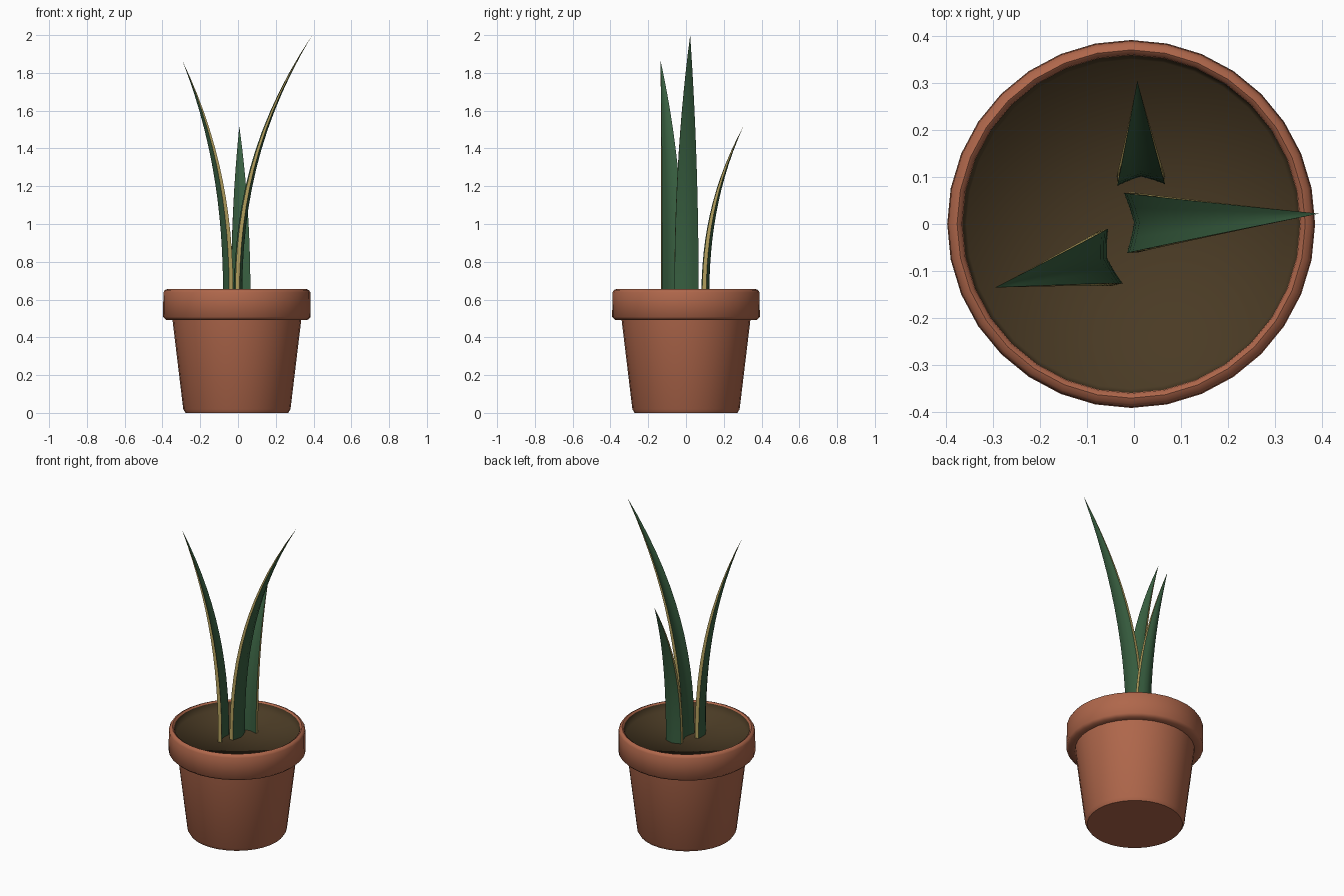
import bpy, bmesh, math
from mathutils import Vector

if "Cube" in bpy.data.objects:
    bpy.data.objects.remove(bpy.data.objects["Cube"])


def material(name, rgb):
    m = bpy.data.materials.new(name)
    m.diffuse_color = (*rgb, 1.0)
    m.use_nodes = True
    m.node_tree.nodes["Principled BSDF"].inputs["Base Color"].default_value = m.diffuse_color
    return m


TERRACOTTA = material("terracotta", (0.43, 0.135, 0.07))
SOIL = material("dark_soil", (0.068, 0.043, 0.018))
GREEN = material("leaf_green", (0.04, 0.115, 0.052))
YELLOW = material("leaf_margin_yellow", (0.45, 0.35, 0.11))


def finish(name, bm, mats, angle):
    bmesh.ops.remove_doubles(bm, verts=bm.verts, dist=1e-5)
    bmesh.ops.recalc_face_normals(bm, faces=bm.faces)
    me = bpy.data.meshes.new(name)
    bm.to_mesh(me)
    bm.free()
    for m in mats:
        me.materials.append(m)
    ob = bpy.data.objects.new(name, me)
    bpy.context.collection.objects.link(ob)
    bpy.ops.object.select_all(action='DESELECT')
    ob.select_set(True)
    bpy.context.view_layer.objects.active = ob
    bpy.ops.object.shade_smooth_by_angle(angle=math.radians(angle))
    return ob


def lathe(bm, profile, steps=32):
    verts = [bm.verts.new((r, 0, z)) for r, z in profile]
    edges = [bm.edges.new(p) for p in zip(verts, verts[1:])]
    bmesh.ops.spin(bm, geom=verts + edges, cent=(0, 0, 0), axis=(0, 0, 1),
                   angle=math.tau, steps=steps)


PX = -0.006  # pot centre in x

# Pot with collar, closed under the soil
bm = bmesh.new()
lathe(bm, [(0, 0), (0.272, 0), (0.284, 0.02), (0.341, 0.493), (0.375, 0.493),
           (0.391, 0.508), (0.389, 0.638), (0.382, 0.65), (0.37, 0.655),
           (0.36, 0.648), (0.352, 0.585), (0, 0.585)])
pot = finish("pot", bm, [TERRACOTTA], 50)
pot.location.x = PX

# Soil, a shallow dish that covers the inside of the collar
bm = bmesh.new()
lathe(bm, [(0.359, 0.648), (0.35, 0.602), (0, 0.595)])
soil = finish("soil", bm, [SOIL], 89)
soil.location.x = PX
if soil.data.polygons[0].normal.z < 0:
    soil.data.flip_normals()


# Gutter-shaped leaf: green faces, yellow side margins, bending to its tip
def leaf(name, base, tip, width, power=2.3, rows=14, cols=4):
    base, tip = Vector(base), Vector(tip)
    flat = Vector((tip.x - base.x, tip.y - base.y, 0))
    out = flat.normalized()
    side = Vector((-out.y, out.x, 0))
    us = [2 * i / cols - 1 for i in range(cols + 1)]
    bm = bmesh.new()
    rings = []
    for k in range(rows):
        t = k / rows
        s = 1 - t ** 2.2
        mid = base + flat * t ** power
        mid.z = base.z + (tip.z - base.z) * t
        def pt(u, extra):
            depth = 0.018 * (1 - abs(u) ** 1.2) + extra
            return bm.verts.new(mid + side * (u * width / 2 * s) + out * (depth * s))
        rings.append([pt(u, 0) for u in us] + [pt(u, 0.022) for u in reversed(us)])
    n = len(rings[0])
    end = bm.verts.new(tip)
    bm.faces.new(rings[0])
    for k in range(rows):
        for i in range(n):
            j = (i + 1) % n
            a, b = rings[k][i], rings[k][j]
            f = (bm.faces.new((a, b, rings[k + 1][j], rings[k + 1][i]))
                 if k < rows - 1 else bm.faces.new((a, b, end)))
            f.material_index = 1 if i in (cols, n - 1) else 0
    finish(name, bm, [GREEN, YELLOW], 40)


leaf("tall_leaf", (-0.018, 0.002, 0.585), (0.393, 0.022, 2.0), 0.128)
leaf("left_leaf", (-0.04, -0.068, 0.585), (-0.295, -0.135, 1.866), 0.12)
leaf("back_leaf", (0.015, 0.083, 0.585), (0.007, 0.304, 1.517), 0.102)
